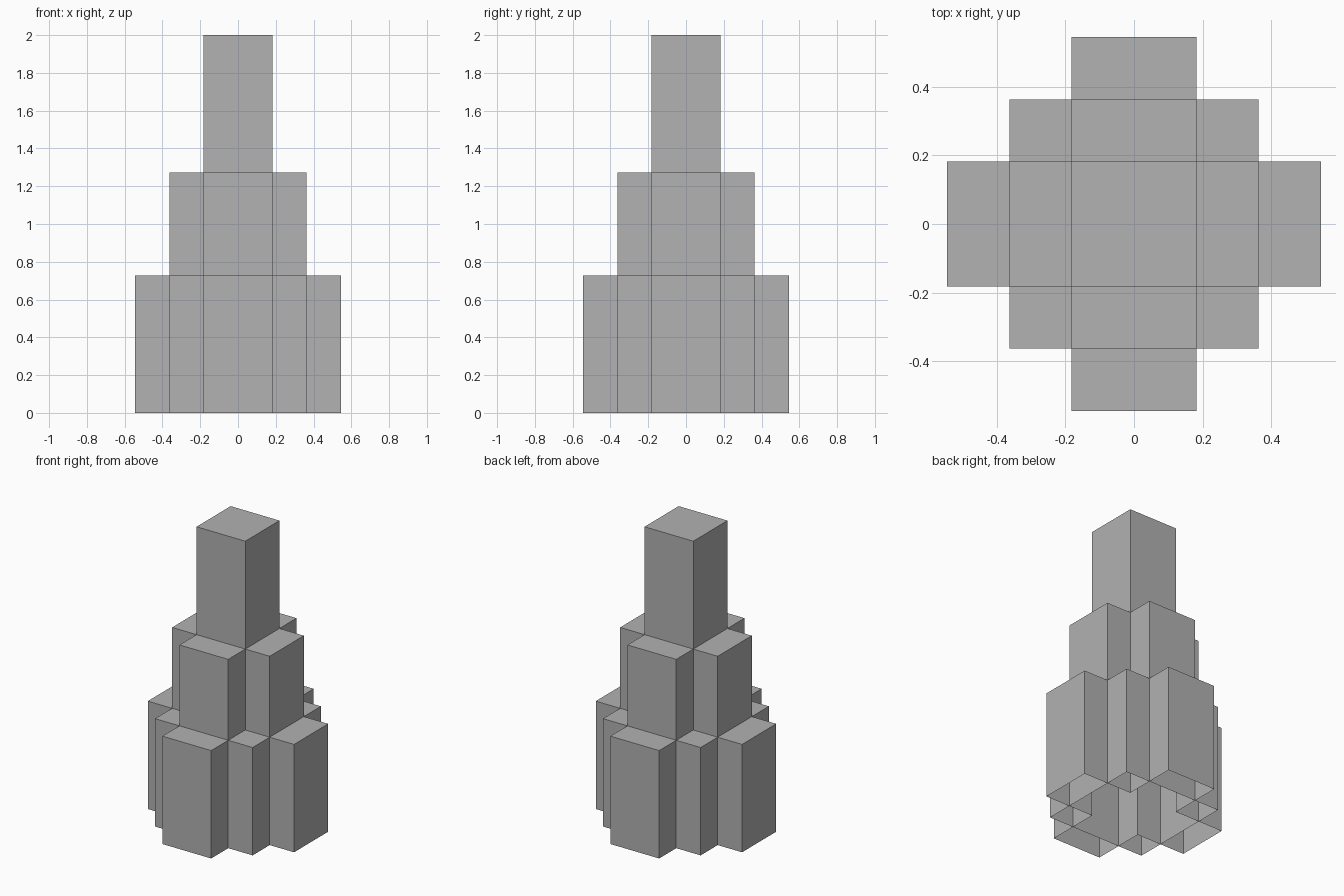
import bpy
import bmesh

if "Cube" in bpy.data.objects:
    bpy.data.objects.remove(bpy.data.objects["Cube"], do_unlink=True)

U = 2 / 11  # width of one step

stone = bpy.data.materials.new("mid_grey")
stone.use_nodes = True
GREY = (0.445, 0.445, 0.445, 1)
stone.diffuse_color = GREY
stone.node_tree.nodes["Principled BSDF"].inputs["Base Color"].default_value = GREY


def stepped_outline(n):
    """Counter-clockwise staircase outline of a square tower with n steps."""
    quarter = []
    for i in range(n):
        quarter += [(n - i, i + 1), (n - i - 1, i + 1)]
    quarter.pop()
    points = []
    for _ in range(4):
        points += quarter
        quarter = [(-y, x) for x, y in quarter]
    return points


def finish(name, bm):
    bmesh.ops.remove_doubles(bm, verts=bm.verts, dist=0.0001)
    mesh = bpy.data.meshes.new(name)
    bm.to_mesh(mesh)
    bm.free()
    mesh.materials.append(stone)
    obj = bpy.data.objects.new(name, mesh)
    bpy.context.collection.objects.link(obj)


def add_face(bm, coords):
    bm.faces.new([bm.verts.new((x * U, y * U, z * U)) for x, y, z in coords])


def tier(name, n, bottom, top):
    """Open-bottomed walls, with a ledge on each block outside the next tier."""
    bm = bmesh.new()
    pts = stepped_outline(n)
    for (ax, ay), (bx, by) in zip(pts, pts[1:] + pts[:1]):
        add_face(bm, [(ax, ay, bottom), (bx, by, bottom), (bx, by, top), (ax, ay, top)])
    # Block spans along one side of the outline
    marks = [-k for k in range(n, 0, -1)] + list(range(1, n + 1))
    spans = list(zip(marks, marks[1:]))
    for x0, x1 in spans:
        for y0, y1 in spans:
            reach = max(abs(x0), abs(x1)) + max(abs(y0), abs(y1))
            if reach == n + 1:
                add_face(bm, [(x0, y0, top), (x1, y0, top), (x1, y1, top), (x0, y1, top)])
    finish(name, bm)


# Lower and middle tiers reach the ground, the core rises from the middle one
tier("lower_tier", 3, 0, 4)
tier("middle_tier", 2, 0, 7)
tier("top_tower", 1, 7, 11)
